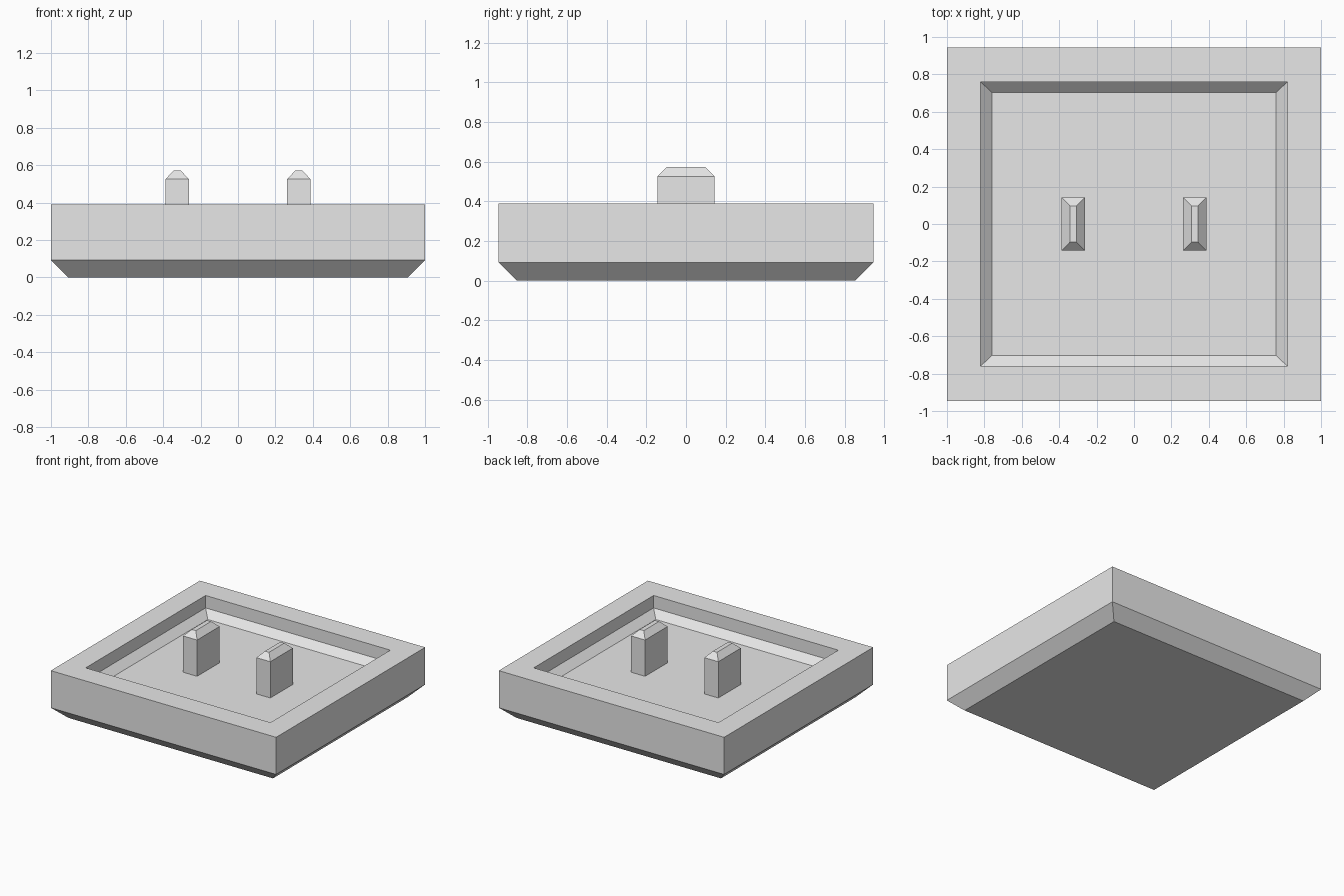
import bpy
import bmesh

cube = bpy.data.objects.get("Cube")
if cube:
    bpy.data.objects.remove(cube, do_unlink=True)

grey = bpy.data.materials.new("light_grey")
grey.use_nodes = True
grey.diffuse_color = (0.8, 0.8, 0.8, 1)
grey.node_tree.nodes["Principled BSDF"].inputs["Base Color"].default_value = grey.diffuse_color


def loft(name, rings, x=0):
    """Closed solid through rectangular rings of (half width, half depth, height)."""
    bm = bmesh.new()
    loops = [[bm.verts.new((x + sx * w, sy * d, z))
              for sx, sy in ((-1, -1), (1, -1), (1, 1), (-1, 1))]
             for w, d, z in rings]
    bm.faces.new(loops[0][::-1])
    for low, high in zip(loops, loops[1:]):
        for i in range(4):
            j = (i + 1) % 4
            bm.faces.new((low[i], low[j], high[j], high[i]))
    bm.faces.new(loops[-1])
    bmesh.ops.recalc_face_normals(bm, faces=bm.faces)
    mesh = bpy.data.meshes.new(name)
    bm.to_mesh(mesh)
    bm.free()
    mesh.materials.append(grey)
    obj = bpy.data.objects.new(name, mesh)
    bpy.context.collection.objects.link(obj)
    return obj


FLOOR = 0.235

# Tray: chamfered underside, flat rim, recess with a sloped foot
loft("tray", [
    (0.907, 0.852, 0), (1, 0.945, 0.092), (1, 0.945, 0.39),
    (0.82, 0.76, 0.39), (0.82, 0.76, 0.29), (0.76, 0.703, FLOOR),
])

# Two upright lugs with chamfered tops, set slightly into the floor
for side, x in (("right", -0.325), ("left", 0.325)):
    loft(side + "_lug", [
        (0.062, 0.143, FLOOR - 0.02), (0.062, 0.143, 0.526), (0.018, 0.097, 0.572),
    ], x)
